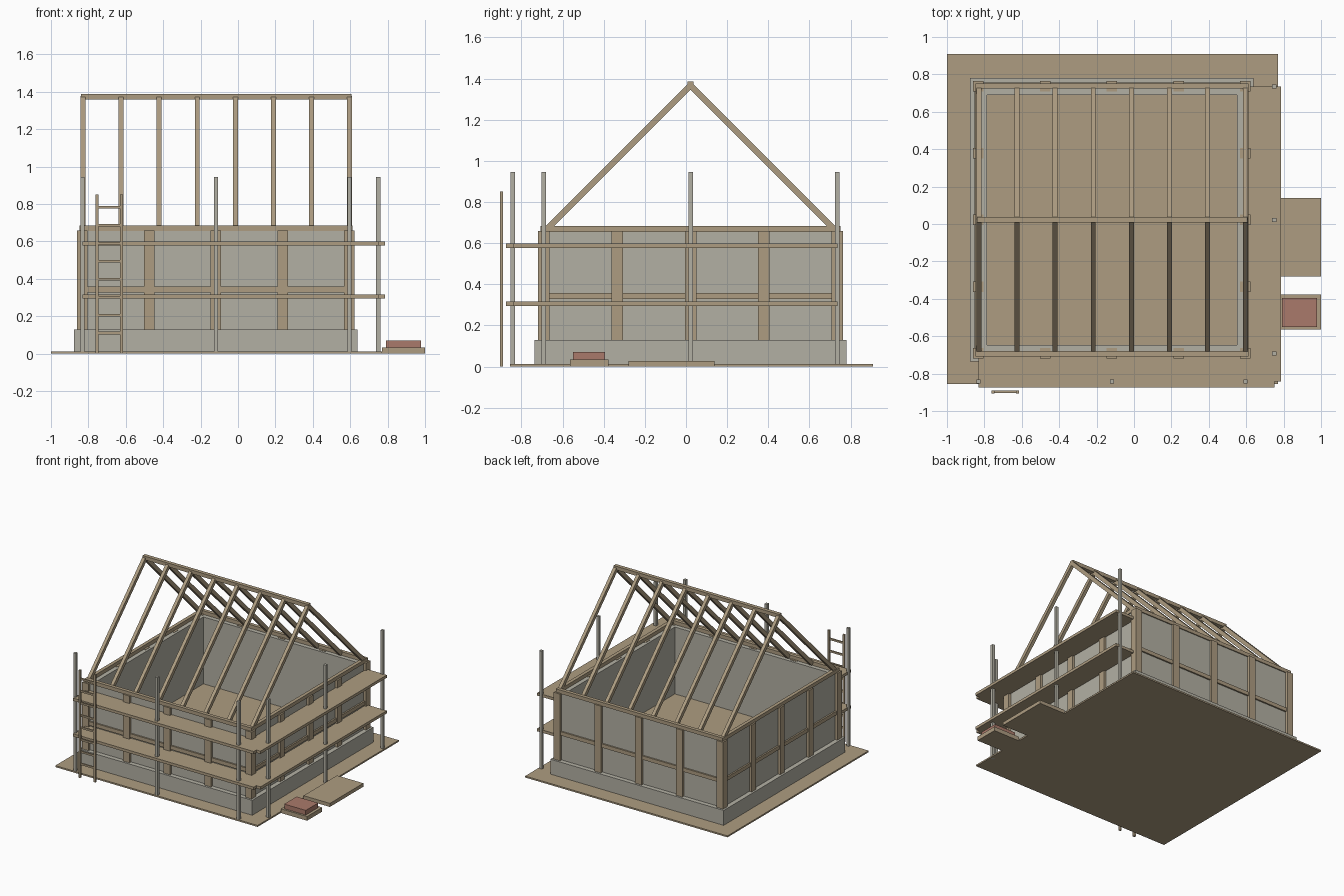
import bpy
import bmesh
from math import radians, hypot
from mathutils import Matrix, Vector

if "Cube" in bpy.data.objects:
    bpy.data.objects.remove(bpy.data.objects["Cube"], do_unlink=True)


def material(name, color):
    m = bpy.data.materials.new(name)
    m.use_nodes = True
    m.diffuse_color = (*color, 1)
    m.node_tree.nodes["Principled BSDF"].inputs["Base Color"].default_value = (*color, 1)
    return m


WOOD = material("tan wood", (0.42, 0.335, 0.22))
STONE = material("pale grey", (0.45, 0.435, 0.37))
BRICK = material("brick red", (0.40, 0.195, 0.145))


def finish(name, bm, mat):
    bmesh.ops.recalc_face_normals(bm, faces=bm.faces)
    mesh = bpy.data.meshes.new(name)
    bm.to_mesh(mesh)
    bm.free()
    mesh.materials.append(mat)
    obj = bpy.data.objects.new(name, mesh)
    bpy.context.scene.collection.objects.link(obj)
    return obj


def add_box(bm, x, y, z):
    """Box from (min, max) pairs."""
    size = [b - a for a, b in (x, y, z)]
    mid = [(a + b) / 2 for a, b in (x, y, z)]
    bmesh.ops.create_cube(bm, size=1, matrix=Matrix.Translation(mid) @ Matrix.Diagonal((*size, 1)))


def boxes(name, mat, *specs):
    bm = bmesh.new()
    for spec in specs:
        add_box(bm, *spec)
    return finish(name, bm, mat)


def span(c, half):
    return (c - half, c + half)


CX, CY = -0.118, 0.022   # house centre


def ring(name, mat, outer, inner, z0, z1):
    """Square frame around the house centre."""
    bm = bmesh.new()
    signs = ((-1, -1), (1, -1), (1, 1), (-1, 1))
    loops = [[bm.verts.new((CX + sx * r, CY + sy * r, z)) for sx, sy in signs]
             for r, z in ((outer, z0), (outer, z1), (inner, z1), (inner, z0))]
    for k in range(4):
        a, b = loops[k], loops[(k + 1) % 4]
        for i in range(4):
            j = (i + 1) % 4
            bm.faces.new((a[i], a[j], b[j], b[i]))
    return finish(name, bm, mat)


# Ground and masonry shell
boxes("ground_slab", WOOD, ((-1, 0.77), (-0.855, 0.91), (0, 0.012)))
ring("foundation", STONE, 0.758, 0.668, 0.004, 0.13)
boxes("floor", WOOD, (span(CX, 0.67), span(CY, 0.67), (0.1, 0.126)))
ring("walls", STONE, 0.722, 0.668, 0.13, 0.655)

# Timber frame: posts round the walls, middle rail and top plate
STEP, POST = 0.357, 0.028
specs = []
for i in range(-2, 3):
    for j in range(-2, 3):
        if max(abs(i), abs(j)) == 2:
            # side posts stay within the wall thickness
            specs.append((span(CX + i * STEP, POST), span(CY + j * STEP, POST), (0.13, 0.658)))
boxes("wall_posts", WOOD, *specs)
ring("middle_rail", WOOD, 0.734, 0.70, 0.328, 0.358)
ring("top_plate", WOOD, 0.73, 0.702, 0.655, 0.684)

# Roof: paired rafters and ridge beam
RIDGE_Z, FOOT_Z, RUN = 1.367, 0.672, 0.695
bm = bmesh.new()
for i in range(8):
    x = -0.829 + i * 0.2037
    for side in (-1, 1):
        foot = Vector((x, CY + side * RUN, FOOT_Z))
        top = Vector((x, CY, RIDGE_Z))
        tilt = Matrix.Rotation(radians(45) * -side, 4, "X")
        length = hypot(RUN, RIDGE_Z - FOOT_Z)
        bmesh.ops.create_cube(bm, size=1, matrix=Matrix.Translation((foot + top) / 2) @ tilt
                              @ Matrix.Diagonal((0.026, length, 0.03, 1)))
finish("rafters", bm, WOOD)
boxes("ridge_beam", WOOD, ((-0.84, 0.608), span(CY, 0.015), (1.358, 1.387)))

# Scaffold poles and two levels of planks on the front and right
POLES = [(CX + i * 0.714, -0.842) for i in (-1, 0, 1)]
POLES += [(0.75, CY + i * 0.714) for i in (-1, 0, 1)]
boxes("scaffold_poles", STONE,
      *[(span(x, 0.011), span(y, 0.011), (0, 0.945)) for x, y in POLES])
for name, z in (("lower", 0.306), ("upper", 0.588)):
    boxes(name + "_planks", WOOD,
          ((-0.832, 0.75), (-0.875, -0.70), span(z, 0.011)),
          ((0.61, 0.787), (-0.842, 0.736), span(z, 0.011)))

# Ladder
LADDER_Y = span(-0.897, 0.008)
boxes("ladder_rails", WOOD, *[(span(x, 0.008), LADDER_Y, (0, 0.85)) for x in (-0.755, -0.622)])
boxes("ladder_rungs", WOOD,
      *[((-0.755, -0.622), span(-0.897, 0.006), span(0.11 + i * 0.096, 0.007)) for i in range(8)])

# Building supplies beside the house
boxes("board_stack", WOOD, ((0.77, 1), (-0.28, 0.138), (0, 0.028)))
boxes("pallet", WOOD, ((0.77, 1), (-0.565, -0.376), (0, 0.033)))
boxes("brick_stack", BRICK, ((0.79, 0.978), (-0.55, -0.395), (0.033, 0.07)))
